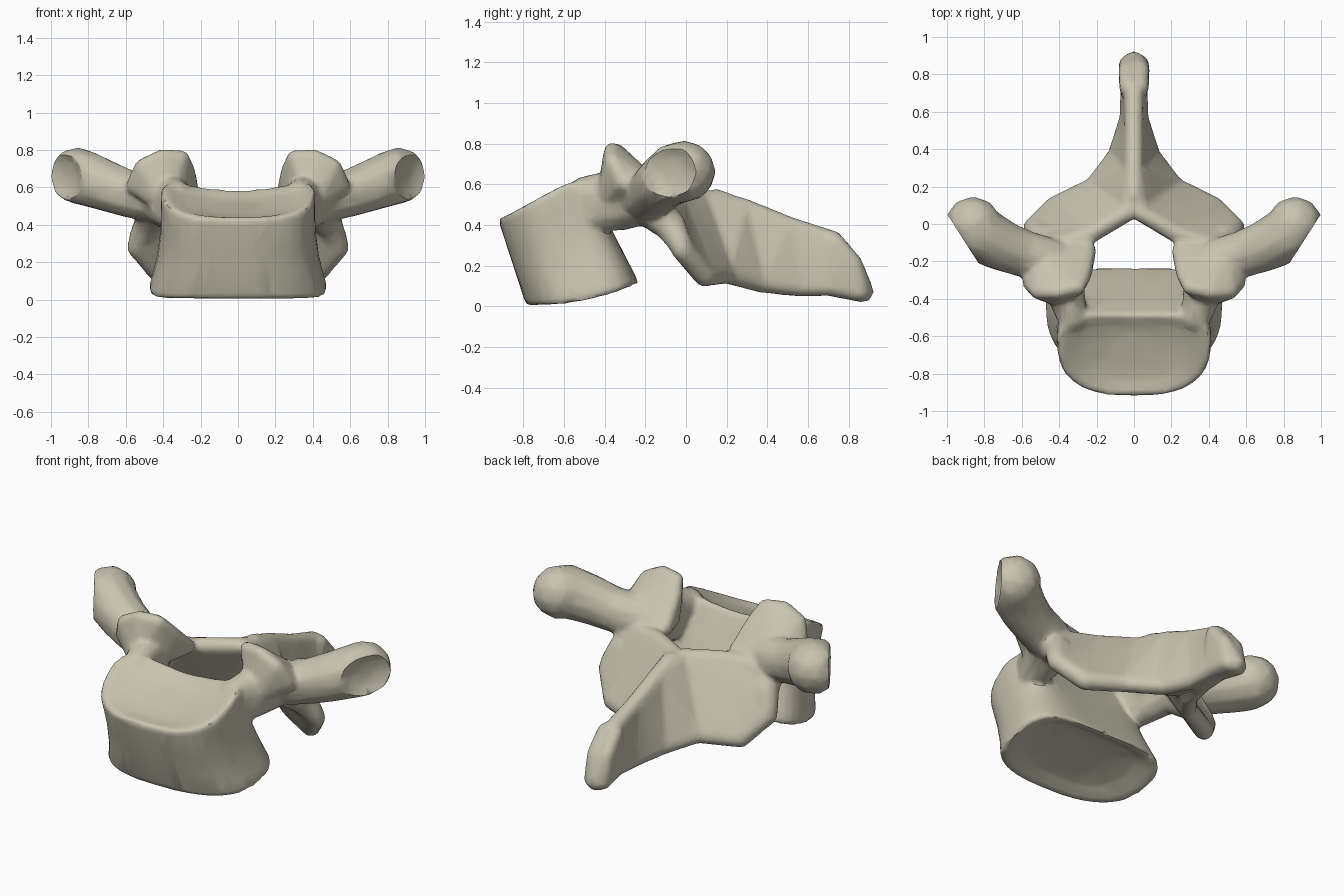
import bpy, bmesh, math
from mathutils import Vector

cube = bpy.data.objects.get("Cube")
if cube:
    bpy.data.objects.remove(cube, do_unlink=True)

# Unit sphere directions shared by every rounded corner
ball = bmesh.new()
bmesh.ops.create_icosphere(ball, subdivisions=2, radius=1)
DIRS = [v.co.copy() for v in ball.verts]
ball.free()

bm = bmesh.new()


def hull(blobs):
    """Convex solid wrapped around spheres (x, y, z, radius), on both sides."""
    for side in (1, -1):
        verts = []
        for x, y, z, r in blobs:
            for d in DIRS:
                verts.append(bm.verts.new((side * (x + r * d.x), y + r * d.y, z + r * d.z)))
        bmesh.ops.convex_hull(bm, input=verts)


def chain(blobs):
    """Limb made of a hull between each neighbouring pair of spheres."""
    for pair in zip(blobs, blobs[1:]):
        hull(pair)


def web(upper, lower):
    """Curved plate stretched between two rows of spheres."""
    for top, low in zip(zip(upper, upper[1:]), zip(lower, lower[1:])):
        hull(top + low)


def signed_power(v, p):
    return math.copysign(abs(v) ** p, v)


def body_ring(t, k, dz, count=40):
    """One loop of the body; t runs bottom to top, k shrinks it for the end dishes."""
    w = 0.5 - 0.07 * t - 0.03 * math.sin(math.pi * t)
    front, back = -0.785 - 0.14 * t, -0.17 - 0.25 * t
    zf, zb = 0.43 * t, 0.14 + 0.47 * t
    mid, half = (front + back) / 2, (back - front) / 2
    ring = []
    for i in range(count):
        a = math.tau * i / count
        u, v = signed_power(math.cos(a), 0.78), signed_power(math.sin(a), 0.75)
        notch = 0.06 * max(0, v) * (1 - u * u)
        y = mid + k * (half * v - notch)
        b = max(0, (y - front) / (back - front))
        x = k * w * u * (0.9 + 0.12 * b)
        z = zf + (zb - zf) * b ** (2.2 - 1.2 * t) + dz + 0.09 * t * b * (k * u) ** 2
        ring.append(bm.verts.new((x, y, z)))
    return ring


# Vertebral body with dished ends
levels = [(0, 0.35, 0.07), (0, 0.7, 0.05), (0, 0.88, 0.01), (0, 0.97, 0), (0.05, 1, 0),
          (0.15, 1, 0), (0.35, 1, 0), (0.6, 1, 0), (0.85, 1, 0), (0.95, 1, 0),
          (1, 0.98, 0), (1, 0.88, 0), (1, 0.7, -0.02), (1, 0.35, -0.03)]
rings = [body_ring(*level) for level in levels]
for low, high in zip(rings, rings[1:]):
    for i in range(len(low)):
        j = (i + 1) % len(low)
        bm.faces.new((low[i], low[j], high[j], high[i]))
bm.faces.new(rings[0][::-1])
bm.faces.new(rings[-1])

# Pedicles
hull([(0.33, -0.5, 0.56, 0.08), (0.35, -0.45, 0.45, 0.08), (0.36, -0.36, 0.57, 0.1),
      (0.37, -0.32, 0.46, 0.09), (0.42, -0.2, 0.52, 0.12)])

# Upper articular plates, facing up and back
hull([(0.3, -0.34, 0.76, 0.04), (0.41, -0.365, 0.765, 0.04), (0.51, -0.36, 0.71, 0.045),
      (0.55, -0.31, 0.61, 0.05), (0.265, -0.27, 0.68, 0.04), (0.245, -0.14, 0.55, 0.045),
      (0.48, -0.2, 0.59, 0.07), (0.41, -0.36, 0.55, 0.08), (0.3, -0.27, 0.55, 0.06)])

# Pillars between the upper and lower articular plates
chain([(0.42, -0.2, 0.5, 0.1), (0.48, -0.08, 0.4, 0.08), (0.53, -0.03, 0.31, 0.06)])

# Transverse processes with swollen tips
chain([(0.45, -0.2, 0.54, 0.13), (0.6, -0.155, 0.57, 0.13), (0.71, -0.115, 0.61, 0.14),
       (0.83, -0.05, 0.655, 0.152), (0.86, -0.005, 0.662, 0.153)])

# Laminae sweeping back into the spine
web([(0.42, -0.12, 0.5, 0.06), (0.24, -0.06, 0.525, 0.05), (0.03, 0.065, 0.53, 0.05),
     (0, 0.28, 0.485, 0.05), (0, 0.5, 0.395, 0.05), (0, 0.72, 0.32, 0.055)],
    [(0.54, -0.02, 0.28, 0.055), (0.43, 0.09, 0.15, 0.055), (0.22, 0.2, 0.16, 0.05),
     (0.09, 0.37, 0.115, 0.05), (0.03, 0.56, 0.095, 0.05), (0.025, 0.72, 0.1, 0.05)])

# Core joining both sides under the ridge
hull([(0, 0.15, 0.53, 0.05), (0, 0.3, 0.17, 0.05), (0, 0.6, 0.1, 0.05), (0, 0.5, 0.39, 0.05)])

# Widened end of the spine
hull([(0.03, 0.73, 0.315, 0.05), (0.035, 0.82, 0.21, 0.05), (0.038, 0.855, 0.07, 0.045),
      (0, 0.87, 0.072, 0.055), (0.02, 0.7, 0.1, 0.05)])

bmesh.ops.delete(bm, geom=[v for v in bm.verts if not v.link_faces], context='VERTS')
bmesh.ops.recalc_face_normals(bm, faces=bm.faces[:])
mesh = bpy.data.meshes.new("vertebra")
bm.to_mesh(mesh)
bm.free()
bone = bpy.data.objects.new("vertebra", mesh)
bpy.context.collection.objects.link(bone)
for other in bpy.context.selected_objects:
    other.select_set(False)
bone.select_set(True)
bpy.context.view_layer.objects.active = bone

# Fuse the parts into one soft surface
fuse = bone.modifiers.new("fuse", 'REMESH')
fuse.mode = 'VOXEL'
fuse.voxel_size = 0.014
soften = bone.modifiers.new("soften", 'SMOOTH')
soften.factor = 0.5
soften.iterations = 7
for name in ("fuse", "soften"):
    bpy.ops.object.modifier_apply(modifier=name)

# Hollow facets on the transverse tips
for side in (1, -1):
    normal = Vector((side * 0.84, -0.54, 0)).normalized()
    centre = Vector((side * 0.925, -0.065, 0.66))
    for v in bone.data.vertices:
        over = (v.co - centre).dot(normal)
        if over > 0 and side * v.co.x > 0.7:
            v.co -= normal * over * 1.5

# Thin out to broad facets
thin = bone.modifiers.new("thin", 'DECIMATE')
thin.ratio = 0.08
bpy.ops.object.modifier_apply(modifier="thin")

# Bone colour
colour = (0.58, 0.55, 0.44, 1)
mat = bpy.data.materials.new("pale bone")
mat.use_nodes = True
mat.diffuse_color = colour
shader = mat.node_tree.nodes["Principled BSDF"]
shader.inputs["Base Color"].default_value = colour
shader.inputs["Roughness"].default_value = 0.7
bone.data.materials.append(mat)
bpy.ops.object.shade_smooth_by_angle(angle=math.radians(40))
